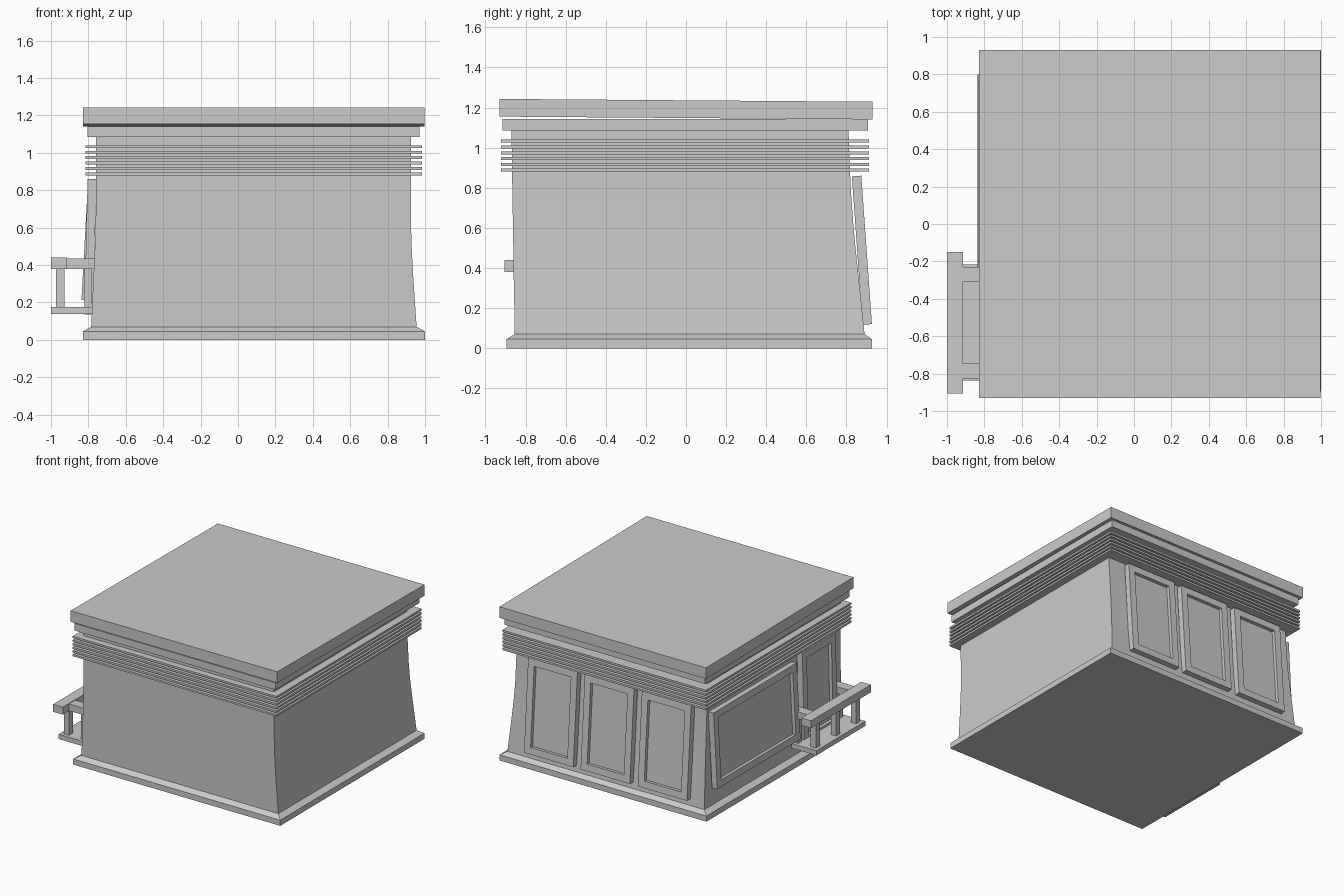
import bpy, bmesh
from mathutils import Vector

if "Cube" in bpy.data.objects:
    bpy.data.objects.remove(bpy.data.objects["Cube"])


def make(name, bm, smooth=False):
    bmesh.ops.recalc_face_normals(bm, faces=bm.faces)
    me = bpy.data.meshes.new(name)
    bm.to_mesh(me)
    bm.free()
    ob = bpy.data.objects.new(name, me)
    bpy.context.collection.objects.link(ob)
    if smooth:
        bpy.ops.object.select_all(action='DESELECT')
        ob.select_set(True)
        bpy.context.view_layer.objects.active = ob
        bpy.ops.object.shade_smooth_by_angle(angle=0.6)
    return ob


def loft(name, rings, smooth=False):
    """Stack rectangles given as (z, x0, x1, y0, y1) into a closed solid."""
    bm = bmesh.new()
    rows = [[bm.verts.new(p) for p in ((a, c, z), (b, c, z), (b, d, z), (a, d, z))]
            for z, a, b, c, d in rings]
    for lo, hi in zip(rows, rows[1:]):
        for i in range(4):
            j = (i + 1) % 4
            bm.faces.new((lo[i], lo[j], hi[j], hi[i]))
    bm.faces.new(rows[0][::-1])
    bm.faces.new(rows[-1])
    return make(name, bm, smooth)


def box(name, x0, x1, y0, y1, z0, z1):
    return loft(name, [(z0, x0, x1, y0, y1), (z1, x0, x1, y0, y1)])


def panel(name, bottom, top, width, bar=0.055, depth=0.047, pane=0.02):
    """Leaning framed panel from bottom centre to top centre, with a recessed pane."""
    o, up = Vector(bottom), Vector(top) - Vector(bottom)
    h = up.length
    up.normalize()
    side = Vector((1, 0, 0)) if abs(up.x) < 1e-6 else Vector((0, 1, 0))
    n = side.cross(up)
    # face outward: away from the building axis
    if n.dot(Vector((o.x, 0, 0)) if side.y else Vector((0, o.y, 0))) < 0:
        n = -n
    bm = bmesh.new()

    def ring(inset, d):
        w = width / 2 - inset
        return [bm.verts.new(o + side * u + up * v + n * d) for u, v in
                ((-w, inset), (w, inset), (w, h - inset), (-w, h - inset))]

    rows = [ring(0, 0), ring(0, depth), ring(bar, depth), ring(bar, pane)]
    for a, b in zip(rows, rows[1:]):
        for i in range(4):
            j = (i + 1) % 4
            bm.faces.new((a[i], a[j], b[j], b[i]))
    bm.faces.new(rows[0])
    bm.faces.new(rows[-1])
    return make(name, bm)


# Plinth with chamfered top edge
loft("plinth", [(0, -.83, 1.0, -.895, .927), (.045, -.83, 1.0, -.895, .927),
                (.07, -.785, .955, -.855, .89)])

# Flared walls
loft("walls", [(.07, -.785, .955, -.855, .89), (.2, -.779, .946, -.856, .877),
               (.35, -.772, .936, -.859, .861), (.5, -.765, .928, -.861, .845),
               (.62, -.761, .925, -.863, .834), (.8, -.759, .925, -.866, .821),
               (1.09, -.758, .925, -.87, .81)], smooth=True)

# Thin stacked slats below the cornice
for i in range(6):
    z = .88 + .029 * i
    box(f"slat_{i + 1}", -.815, .985, -.922, .912, z, z + .015)

# Cornice and slightly sloping roof slab
box("cornice", -.805, .97, -.915, .907, 1.085, 1.142)
roof = box("roof", -.828, .998, -.93, .93, 1.155, 1.243)
for v in roof.data.vertices:
    if v.co.y > 0:
        v.co.z -= .014

# Back wall panels
for i, x in enumerate((.565, .065, -.44)):
    panel(f"back_panel_{i + 1}", (x, .88, .117), (x, .827, .857), .435)

# Left wall window and balcony door
panel("side_window", (-.79, .275, .21), (-.757, .275, .81), 1.05)
panel("balcony_door", (-.775, -.53, .135), (-.757, -.53, .86), .42)

# Balcony floor, rails and posts
box("balcony_floor", -1.0, -.775, -.837, -.217, .137, .175)
box("balcony_front_rail", -1.0, -.915, -.905, -.15, .38, .44)
for i, y in enumerate((-.27, -.785)):
    box(f"balcony_side_rail_{i + 1}", -.93, -.765, y - .04, y + .04, .38, .435)
    box(f"balcony_wall_post_{i + 1}", -.82, -.78, y - .025, y + .025, .17, .385)
for i, y in enumerate((-.275, -.53, -.785)):
    box(f"balcony_post_{i + 1}", -.972, -.927, y - .025, y + .025, .17, .385)
